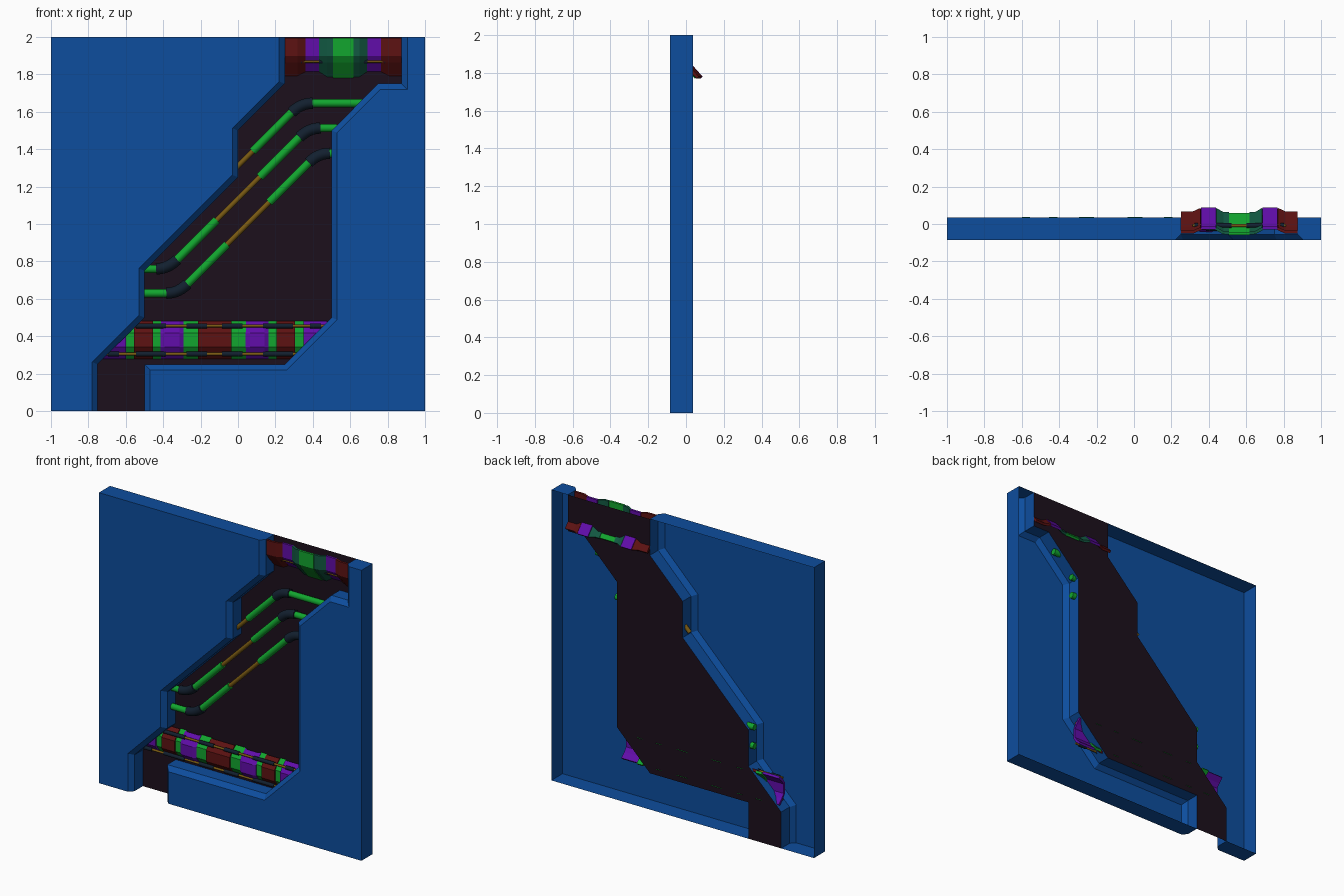
import bpy, bmesh
from mathutils import Vector

if "Cube" in bpy.data.objects:
    bpy.data.objects.remove(bpy.data.objects["Cube"])

FRONT, LIP, BACK = -0.085, -0.055, 0.036


def mat(name, c):
    m = bpy.data.materials.new(name)
    m.diffuse_color = (*c, 1)
    m.use_nodes = True
    m.node_tree.nodes["Principled BSDF"].inputs["Base Color"].default_value = m.diffuse_color
    return m


BLUE = mat("blue", (0.004, 0.075, 0.34))
DARK = mat("dark", (0.012, 0.005, 0.012))
GREEN = mat("green", (0.006, 0.38, 0.028))
PURPLE = mat("purple", (0.12, 0.004, 0.40))
RED = mat("red", (0.11, 0.006, 0.006))
GOLD = mat("gold", (0.19, 0.10, 0.006))
NAVY = mat("navy", (0.006, 0.014, 0.028))
TEAL = mat("teal", (0.006, 0.10, 0.055))


def mesh_obj(name, verts, faces, material):
    me = bpy.data.meshes.new(name)
    me.from_pydata(verts, [], faces)
    bm = bmesh.new()
    bm.from_mesh(me)
    bmesh.ops.recalc_face_normals(bm, faces=bm.faces)
    bm.to_mesh(me)
    bm.free()
    me.materials.append(material)
    ob = bpy.data.objects.new(name, me)
    bpy.context.collection.objects.link(ob)
    return ob


def tube(name, pts, r, material):
    cu = bpy.data.curves.new(name, "CURVE")
    cu.dimensions = "3D"
    cu.bevel_depth, cu.bevel_resolution, cu.use_fill_caps = r, 2, True
    sp = cu.splines.new("POLY")
    sp.points.add(len(pts) - 1)
    for p, q in zip(sp.points, pts):
        p.co = (*q, 1)
    cu.materials.append(material)
    ob = bpy.data.objects.new(name, cu)
    bpy.context.collection.objects.link(ob)


# channel edges, bottom to top: at the lip, and widened by the front chamfer
left_in = [(-.75, 0), (-.75, .25), (-.5, .5), (-.5, .75), (0, 1.25), (0, 1.5), (.25, 1.75), (.25, 2)]
left_out = [(-.78, 0), (-.78, .262), (-.53, .512), (-.53, .762), (-.03, 1.262), (-.03, 1.512), (.22, 1.762), (.22, 2)]
right_in = [(-.5, 0), (-.5, .25), (.25, .25), (.5, .5), (.5, 1.5), (.75, 1.75), (.875, 1.75), (.875, 2)]
right_out = [(-.47, 0), (-.47, .22), (.262, .22), (.53, .488), (.53, 1.488), (.762, 1.72), (.905, 1.72), (.905, 2)]


# open-backed front panels with chamfered channel edge
def panel(name, outer, inner, side):
    ends = [(side, 2), (side, 0)]
    a, b = outer + ends, inner + ends
    n = len(a)
    # the outer frame edges run straight, so rings share their corners there
    verts = [(x, FRONT, z) for x, z in a] + [(x, LIP, z) for x, z in b] + [(x, BACK, z) for x, z in b]
    faces = [tuple(range(n))]
    for k in (0, n):
        faces += [(k + i, k + (i + 1) % n, k + n + (i + 1) % n, k + n + i) for i in range(n)]
    mesh_obj(name, verts, faces, BLUE)


panel("left_panel", left_out, left_in, -1)
panel("right_panel", right_out, right_in, 1)

# channel backing
loop = left_in + right_in[::-1]
mesh_obj("channel_back", [(x, BACK, z) for x, z in loop], [tuple(range(len(loop)))], DARK)


# pipes: green sleeves, gold core, navy elbows; y is constant
def pipe(name, top_z, rise, right_x, sleeve, low_z=None):
    P = lambda x, z: Vector((x, 0, z))
    d, h, e = Vector((.707, 0, .707)), Vector((1, 0, 0)), .07

    def elbow(label, a, c, b):
        ts = [i / 6 for i in range(7)]
        tube(label, [a * (1 - t) ** 2 + c * 2 * t * (1 - t) + b * t * t for t in ts], .03, NAVY)

    top = P(top_z - rise, top_z)
    tube(name + "_top_sleeve", [top, P(right_x, top_z)] if right_x - top.x < e else [top + h * e * .8, P(right_x, top_z)], .022, GREEN)
    elbow(name + "_top_elbow", top - d * e, top, top + h * e * .9)
    tube(name + "_upper_sleeve", [top - d * e * .8, top - d * sleeve], .022, GREEN)
    if low_z is None:
        tube(name + "_core", [top - d * sleeve, P(-.03, rise - .03)], .014, GOLD)
        return
    low = P(low_z - rise, low_z)
    tube(name + "_core", [top - d * sleeve, low + d * sleeve], .014, GOLD)
    tube(name + "_lower_sleeve", [low + d * sleeve, low + d * e * .8], .022, GREEN)
    elbow(name + "_low_elbow", low + d * e, low, low - h * e * .9)
    tube(name + "_low_sleeve", [low - h * e * .8, P(-.525, low_z)], .022, GREEN)


pipe("pipe_a", 1.646, 1.31, .68, .365)
pipe("pipe_b", 1.513, 1.135, .53, .37, .76)
pipe("pipe_c", 1.378, .95, .53, .37, .63)


# bent armour bands: sections of one profile pushed back by dy at each x
def band(name, cx, side, sections, profile, material):
    n = len(profile)
    verts = [(cx + side * x, y + dy, z) for x, dy in sections for y, z in profile]
    faces = [(k * n + i, k * n + i + 1, (k + 1) * n + i + 1, (k + 1) * n + i)
             for k in range(len(sections) - 1) for i in range(n - 1)]
    ob = mesh_obj(name, verts, faces, material)
    s = ob.modifiers.new("thickness", "SOLIDIFY")
    s.thickness, s.offset = .016, 0


def bands(name, cx, table, profile):
    for i, (material, sections) in enumerate(table):
        for side in (-1, 1):
            band(f"{name}_{i}_{'left' if side < 0 else 'right'}", cx, side, sections, profile, material)


# lower conduit
bands("lower_band", -.125, [
    (RED, [(0, 0), (.09, 0)]),
    (GREEN, [(.09, .012), (.17, .012)]),
    (PURPLE, [(.17, .005), (.19, -.006), (.265, -.006), (.285, .005)]),
    (GREEN, [(.285, .012), (.33, .012)]),
    (RED, [(.33, .002), (.43, .002)]),
    (GREEN, [(.43, .012), (.475, .012)]),
    (PURPLE, [(.475, 0), (.60, 0)]),
], [(.02, .285), (-.012, .315), (-.034, .345), (-.034, .415), (-.012, .445), (.02, .475)])

# upper conduit, ends behind the backing
bands("upper_band", .5625, [
    (GREEN, [(0, -.01), (.055, -.01)]),
    (TEAL, [(.055, -.005), (.085, -.005), (.125, .018)]),
    (PURPLE, [(.125, .02), (.205, .02)]),
    (RED, [(.205, .018), (.245, 0), (.312, 0)]),
], [(-.042, 1.995), (-.042, 1.90), (-.02, 1.868), (.062, 1.775)])


# thin rods with navy clamps
def rod(name, x0, x1, y, z, clamps):
    tube(name, [(x0, y, z), (x1, y, z)], .008, GOLD)
    for i, (a, b) in enumerate(clamps):
        tube(f"{name}_clamp_{i}", [(a, y, z), (b, y, z)], .013, NAVY)


c = -.125
marks = [(-.57, -.51), (-.42, -.26), (-.15, -.04)]
both = [(c + a, c + b) for a, b in marks] + [(c - b, c - a) for a, b in marks]
rod("lower_rod_top", -.72, .47, -.024, .455, both)
rod("lower_rod_bottom", -.72, .47, -.024, .305, both)
u = .5625
rod("upper_rod", u - .25, u + .25, -.008, 1.87, [(u - .24, u - .22), (u - .13, u - .04), (u + .04, u + .13), (u + .22, u + .24)])
